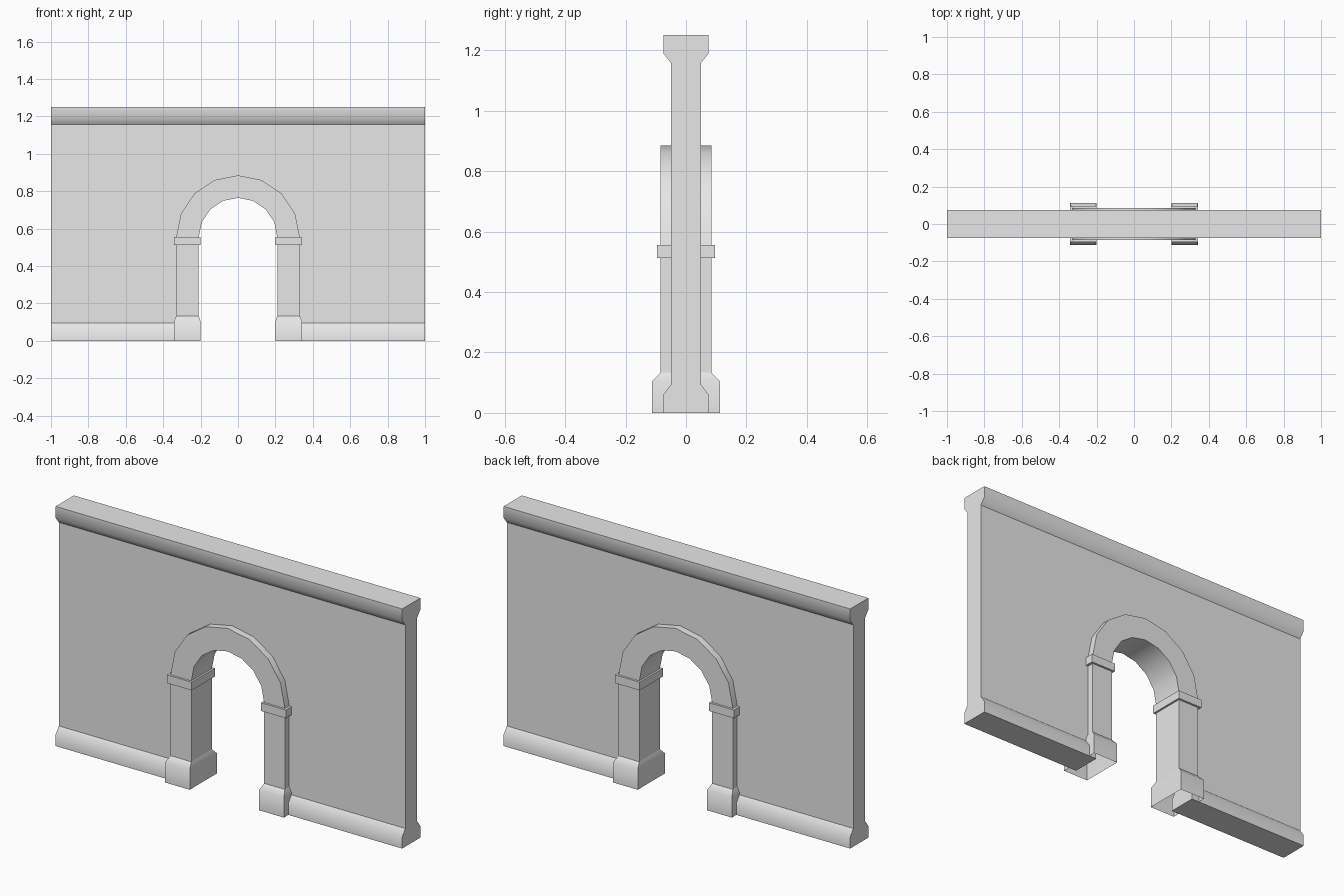
import bpy, bmesh, math

cube = bpy.data.objects.get("Cube")
if cube:
    bpy.data.objects.remove(cube, do_unlink=True)

GREY = (0.8, 0.8, 0.8, 1.0)
stone = bpy.data.materials.new("plain_stone")
stone.use_nodes = True
stone.diffuse_color = GREY
stone.node_tree.nodes["Principled BSDF"].inputs["Base Color"].default_value = GREY


def loft(name, rings, capped=True):
    """Join matching closed rings of points into one shell."""
    bm = bmesh.new()
    loops = [[bm.verts.new(p) for p in ring] for ring in rings]
    count = len(loops[0])
    for a, b in zip(loops, loops[1:]):
        for i in range(count):
            j = (i + 1) % count
            bm.faces.new((a[i], a[j], b[j], b[i]))
    if capped:
        bm.faces.new(loops[0])
        bm.faces.new(loops[-1])
    bmesh.ops.recalc_face_normals(bm, faces=bm.faces)
    mesh = bpy.data.meshes.new(name)
    bm.to_mesh(mesh)
    bm.free()
    mesh.materials.append(stone)
    obj = bpy.data.objects.new(name, mesh)
    bpy.context.collection.objects.link(obj)
    bpy.ops.object.select_all(action='DESELECT')
    obj.select_set(True)
    bpy.context.view_layer.objects.active = obj
    bpy.ops.object.shade_smooth_by_angle(angle=math.radians(50))
    return obj


def slab(name, outline, half_depth):
    """Front outline in x, z, extruded through the wall."""
    return loft(name, [[(x, y, z) for x, z in outline] for y in (-half_depth, half_depth)])


def moulding(name, half, x0, x1):
    """Symmetric section, given as y, z on one side, run along x."""
    section = half + [(-y, z) for y, z in reversed(half)]
    return loft(name, [[(x, y, z) for y, z in section] for x in (x0, x1)])


def rect(x0, x1, y, z):
    return [(x0, -y, z), (x1, -y, z), (x1, y, z), (x0, y, z)]


def arc(radius):
    """Half circle of eight segments, from right to left over the opening."""
    angles = [math.pi * i / 8 for i in range(9)]
    return [(radius * math.cos(a), SPRING + radius * math.sin(a)) for a in angles]


SPRING = 0.555
WALL, TRIM = 0.049, 0.075
LOW, HIGH = 0.095, 1.157
INNER, OUTER, HIDDEN = 0.21, 0.33, 0.30

# Wall with the arched opening
slab("wall", [(1, LOW), (1, HIGH), (-1, HIGH), (-1, LOW), (-HIDDEN, LOW)]
     + arc(HIDDEN)[::-1] + [(HIDDEN, LOW)], WALL)

# Coping along the top
moulding("wall_coping", [(WALL, HIGH), (TRIM, 1.19), (TRIM, 1.25)], -1, 1)

# Arch ring
slab("arch_ring", arc(OUTER) + arc(INNER)[::-1], 0.085)

# Skirting and pillars on both sides
for side, label in ((1, "left"), (-1, "right")):
    moulding(label + "_skirting", [(TRIM, 0), (TRIM, 0.06), (WALL, LOW)],
             side * HIDDEN, side)
    inner, outer = side * INNER, side * OUTER
    wide_in, wide_out = side * 0.2, side * 0.343
    loft(label + "_pillar_base", [rect(wide_in, wide_out, 0.112, 0),
                                  rect(wide_in, wide_out, 0.112, 0.105),
                                  rect(inner, outer, 0.085, 0.133)], capped=False)
    loft(label + "_pillar_shaft", [rect(inner, outer, 0.085, z) for z in (0.133, 0.512)],
         capped=False)
    loft(label + "_pillar_capital", [rect(wide_in, wide_out, 0.096, z)
                                     for z in (0.512, SPRING)])
